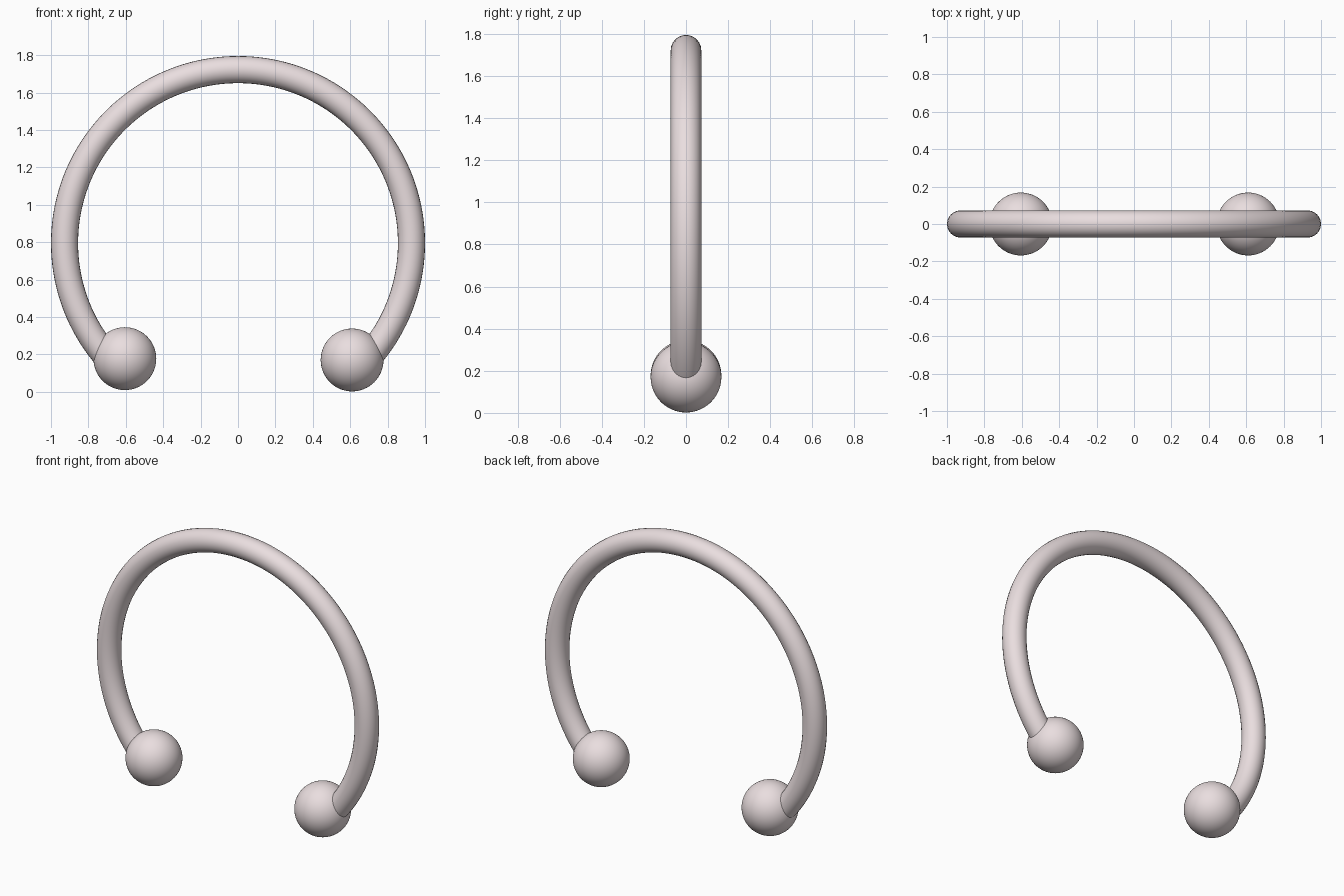
import bpy
from math import sin, cos, radians

if "Cube" in bpy.data.objects:
    bpy.data.objects.remove(bpy.data.objects["Cube"])

RING_Z, RING_R, TUBE_R, BALL_R = 0.795, 0.9275, 0.0725, 0.168

pink = bpy.data.materials.new("pale_pink")
pink.diffuse_color = (0.82, 0.73, 0.74, 1)
pink.use_nodes = True
pink.node_tree.nodes["Principled BSDF"].inputs["Base Color"].default_value = pink.diffuse_color

# Open ring: round tube swept along an arc with the gap at the bottom
curve = bpy.data.curves.new("open_ring", "CURVE")
curve.dimensions = "3D"
curve.bevel_depth = TUBE_R
curve.bevel_resolution = 10
curve.use_fill_caps = True
path = curve.splines.new("POLY")
steps, start, end = 128, -45, 225
path.points.add(steps)
for i, p in enumerate(path.points):
    a = radians(start + (end - start) * i / steps)
    p.co = (RING_R * cos(a), 0, RING_Z + RING_R * sin(a), 1)
ring = bpy.data.objects.new("open_ring", curve)
bpy.context.collection.objects.link(ring)
bpy.context.view_layer.objects.active = ring
ring.select_set(True)
bpy.ops.object.convert(target="MESH")
ring = bpy.context.object
bpy.ops.object.shade_smooth_by_angle()
ring.data.materials.clear()
ring.data.materials.append(pink)

# End balls, set slightly inside the line of the ring
for name, x, z in (("left_ball", -0.605, 0.177), ("right_ball", 0.61, 0.17)):
    bpy.ops.mesh.primitive_uv_sphere_add(segments=64, ring_count=32,
                                         radius=BALL_R, location=(x, 0, z))
    ball = bpy.context.object
    ball.name = name
    ball.data.materials.append(pink)
    bpy.ops.object.shade_smooth()
